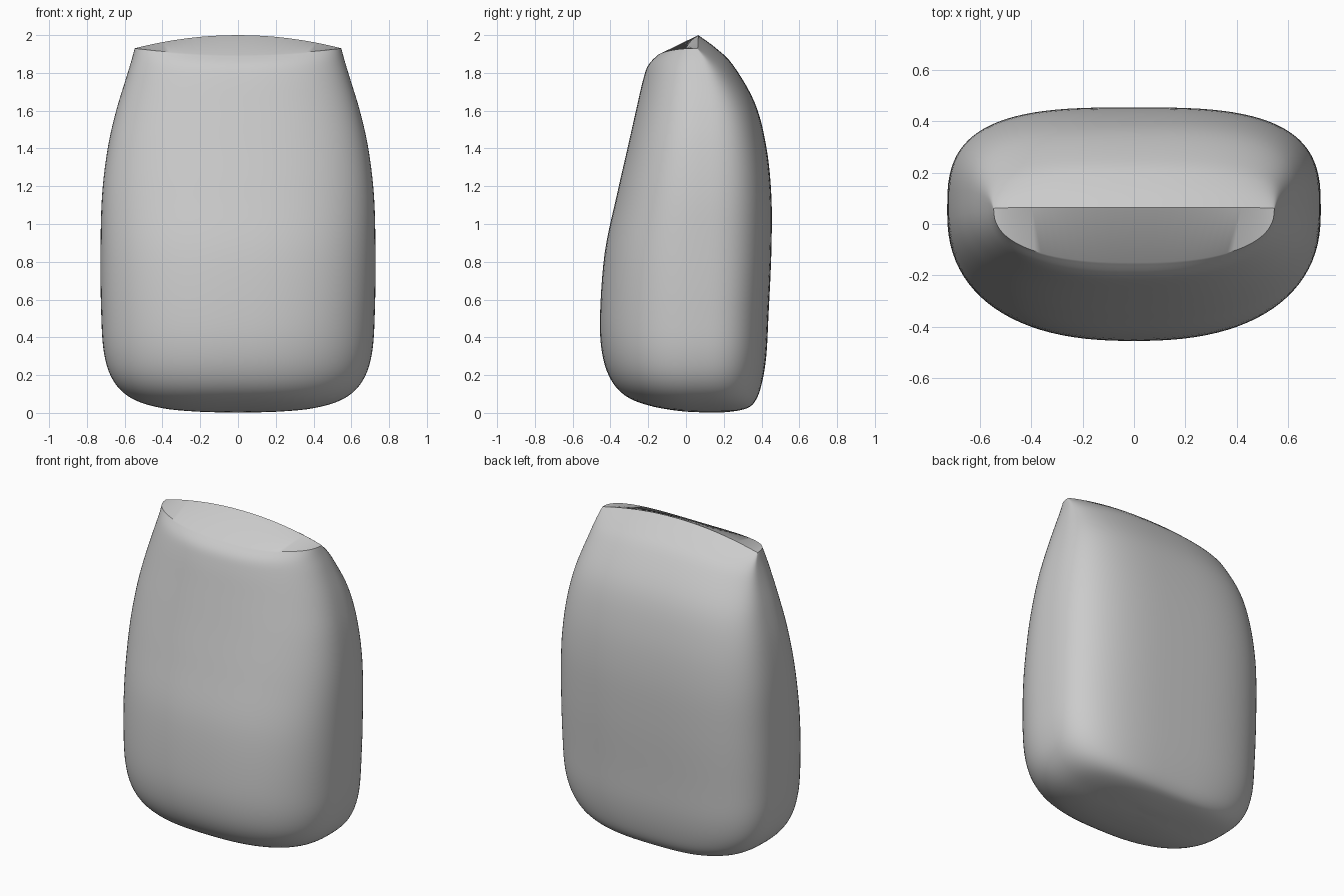
import bpy, bmesh, math

if "Cube" in bpy.data.objects:
    bpy.data.objects.remove(bpy.data.objects["Cube"])

# Rings from base to rim: half width, side z, middle y, front y, front z, back y, back z
RINGS = [
    (.01, .003, .09, .08, .003, .10, .003),
    (.20, .006, .08, -.05, .012, .20, .003),
    (.40, .025, .07, -.20, .04, .31, .02),
    (.56, .075, .06, -.32, .09, .365, .06),
    (.66, .17, .05, -.40, .18, .40, .15),
    (.71, .32, .05, -.445, .32, .425, .30),
    (.725, .55, .05, -.455, .52, .437, .52),
    (.728, .85, .05, -.43, .85, .452, .85),
    (.72, 1.15, .06, -.367, 1.15, .452, 1.15),
    (.69, 1.40, .07, -.31, 1.40, .425, 1.41),
    (.645, 1.60, .08, -.265, 1.60, .365, 1.64),
    (.59, 1.78, .08, -.228, 1.76, .25, 1.84),
    (.563, 1.87, .08, -.20, 1.84, .16, 1.93),
    (.547, 1.93, .06, -.15, 1.895, .065, 2.0),
]
SIDES, STEPS = 96, 5


def smooth_ring(t):
    """Catmull-Rom blend between the listed rings."""
    i = min(int(t), len(RINGS) - 2)
    f = t - i
    a, b, c, d = (RINGS[max(0, min(len(RINGS) - 1, i + k))] for k in (-1, 0, 1, 2))
    return [.5 * (2 * q + (r - p) * f + (2 * p - 5 * q + 4 * r - s) * f * f
                  + (3 * q - p - 3 * r + s) * f ** 3) for p, q, r, s in zip(a, b, c, d)]


def ring_points(ring):
    """Rounded cross-section, squarer at the back than at the front."""
    w, zs, yc, yf, zf, yb, zb = ring
    points = []
    for k in range(SIDES):
        a = 2 * math.pi * k / SIDES
        c, s = math.cos(a), math.sin(a)
        n, ye, ze = (3.1, yb, zb) if s > 0 else (2.4, yf, zf)
        u = math.copysign(abs(c) ** (2 / n), c)
        v = abs(s) ** (2 / n)
        points.append((w * u, yc + (ye - yc) * v, zs + (ze - zs) * (1 - u * u)))
    return points


# Body shell
bm = bmesh.new()
count = (len(RINGS) - 1) * STEPS
loops = [[bm.verts.new(p) for p in ring_points(smooth_ring(j / STEPS))]
         for j in range(count + 1)]
for low, high in zip(loops, loops[1:]):
    for k in range(SIDES):
        n = (k + 1) % SIDES
        bm.faces.new((low[k], low[n], high[n], high[k]))
bm.faces.new(loops[0][::-1])

# Sloping top panel, strips running from front rim to back ridge
rim = loops[-1]
half = SIDES // 2
bm.faces.new((rim[0], rim[1], rim[-1]))
for k in range(1, half - 1):
    bm.faces.new((rim[k], rim[k + 1], rim[-k - 1], rim[-k]))
bm.faces.new((rim[half - 1], rim[half], rim[half + 1]))
bmesh.ops.recalc_face_normals(bm, faces=bm.faces)

mesh = bpy.data.meshes.new("cushion_body")
bm.to_mesh(mesh)
bm.free()
body = bpy.data.objects.new("cushion_body", mesh)
bpy.context.collection.objects.link(body)
bpy.context.view_layer.objects.active = body
body.select_set(True)
bpy.ops.object.shade_smooth_by_angle(angle=math.radians(35))
